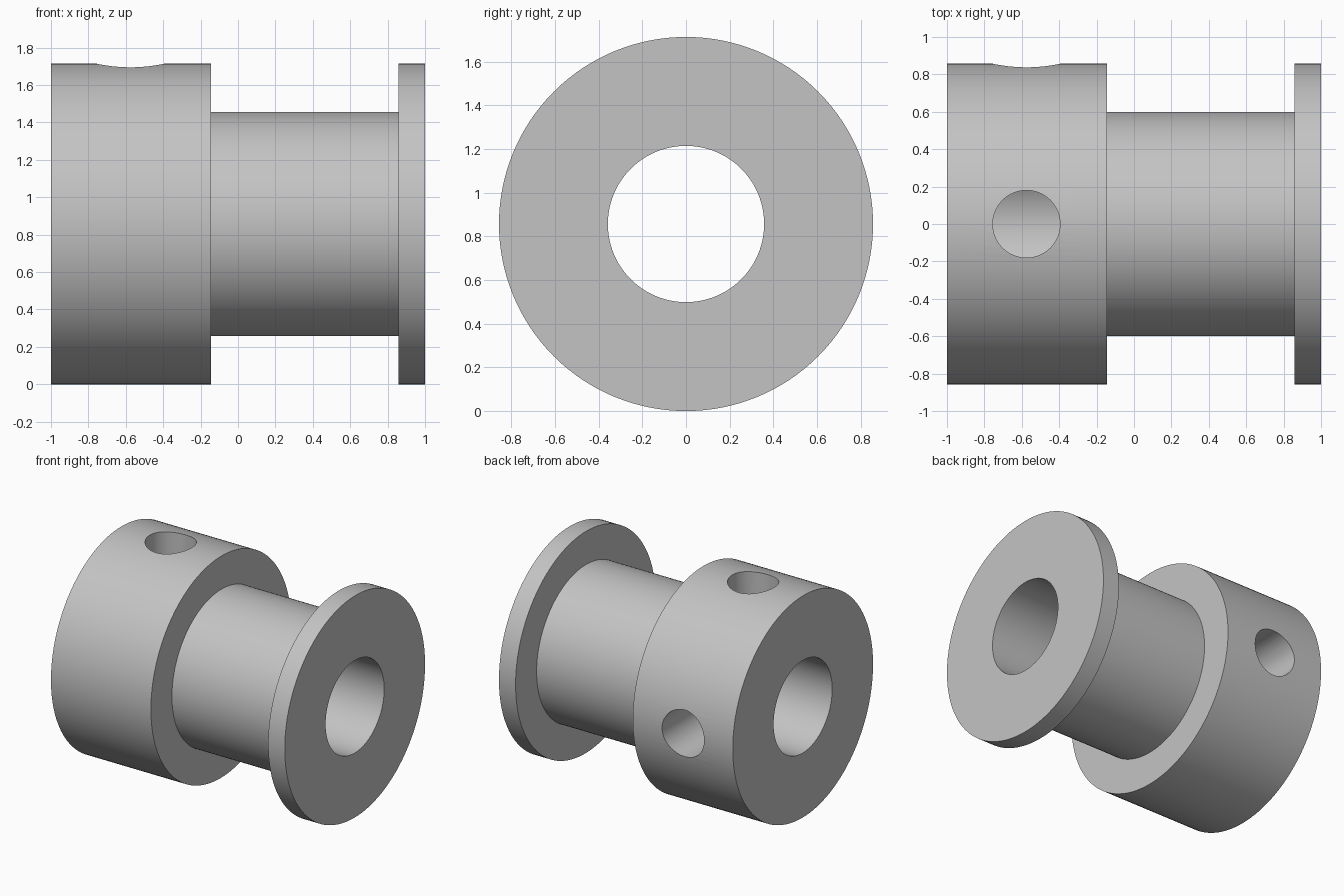
import bpy, bmesh, math
from mathutils import Matrix, Vector

if "Cube" in bpy.data.objects:
    bpy.data.objects.remove(bpy.data.objects["Cube"], do_unlink=True)

FLANGE_R, HUB_R, BORE_R, HOLE_R = 0.857, 0.60, 0.358, 0.18
HOLE_X = -0.575
SEGMENTS = 128

grey = bpy.data.materials.new("plain grey")
grey.use_nodes = True
colour = (0.55, 0.55, 0.55, 1)
grey.diffuse_color = colour
grey.node_tree.nodes["Principled BSDF"].inputs["Base Color"].default_value = colour


def new_object(name, bm):
    bmesh.ops.recalc_face_normals(bm, faces=bm.faces)
    mesh = bpy.data.meshes.new(name)
    bm.to_mesh(mesh)
    bm.free()
    mesh.materials.append(grey)
    obj = bpy.data.objects.new(name, mesh)
    bpy.context.collection.objects.link(obj)
    return obj


# Spool: closed half section revolved round the x axis
section = [(-1, BORE_R), (-1, FLANGE_R), (-0.145, FLANGE_R), (-0.145, HUB_R),
           (0.858, HUB_R), (0.858, FLANGE_R), (1, FLANGE_R), (1, BORE_R)]
bm = bmesh.new()
verts = [bm.verts.new((x, 0, r)) for x, r in section]
edges = [bm.edges.new((v, verts[(i + 1) % len(verts)])) for i, v in enumerate(verts)]
bmesh.ops.spin(bm, geom=verts + edges, cent=(0, 0, 0), axis=(1, 0, 0),
               angle=math.tau, steps=SEGMENTS, use_merge=True)
bmesh.ops.remove_doubles(bm, verts=bm.verts, dist=0.0001)
bmesh.ops.translate(bm, verts=bm.verts, vec=(0, 0, FLANGE_R))
spool = new_object("spool_body", bm)

# Screw holes: one on top, one at the back, each reaching the bore
centre = Vector((HOLE_X, 0, FLANGE_R))
bpy.context.view_layer.objects.active = spool
spool.select_set(True)
for name, turn in (("top_hole_cutter", 0), ("back_hole_cutter", -math.pi / 2)):
    bm = bmesh.new()
    place = (Matrix.Translation(centre) @ Matrix.Rotation(turn, 4, "X")
             @ Matrix.Translation((0, 0, 0.6)))
    bmesh.ops.create_cone(bm, cap_ends=True, segments=64, radius1=HOLE_R,
                          radius2=HOLE_R, depth=1, matrix=place)
    cutter = new_object(name, bm)
    cutter.hide_render = True
    cut = spool.modifiers.new(name, "BOOLEAN")
    cut.operation = "DIFFERENCE"
    cut.solver = "EXACT"
    cut.object = cutter
    bpy.ops.object.modifier_apply(modifier=cut.name)
    bpy.data.objects.remove(cutter, do_unlink=True)

bpy.ops.object.shade_smooth_by_angle(angle=math.radians(30))
